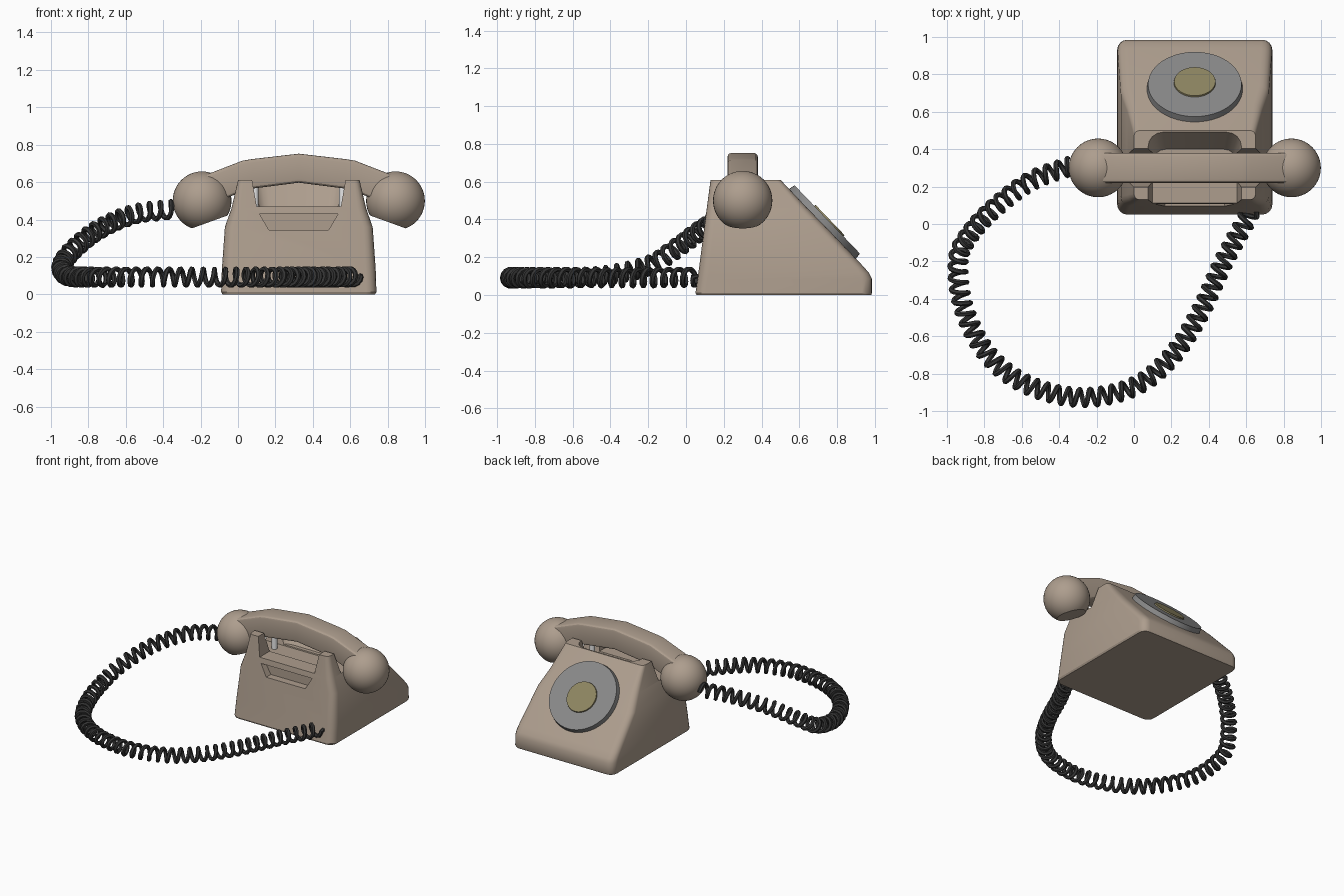
import bpy, bmesh, math
from mathutils import Vector, Matrix

old = bpy.data.objects.get("Cube")
if old:
    bpy.data.objects.remove(old, do_unlink=True)

CX = 0.325  # centre line of the telephone


def material(name, color):
    m = bpy.data.materials.new(name)
    m.use_nodes = True
    m.diffuse_color = (*color, 1)
    m.node_tree.nodes["Principled BSDF"].inputs["Base Color"].default_value = (*color, 1)
    return m


beige = material("warm beige", (0.42, 0.34, 0.27))
grey = material("mid grey", (0.25, 0.25, 0.25))
olive = material("olive", (0.27, 0.235, 0.12))
black = material("cord black", (0.035, 0.035, 0.035))
white = material("white", (0.85, 0.85, 0.85))


def add_object(name, bm, mat):
    bmesh.ops.recalc_face_normals(bm, faces=bm.faces[:])
    me = bpy.data.meshes.new(name)
    bm.to_mesh(me)
    bm.free()
    ob = bpy.data.objects.new(name, me)
    bpy.context.collection.objects.link(ob)
    if mat:
        me.materials.append(mat)
    return ob


def activate(ob):
    bpy.ops.object.select_all(action='DESELECT')
    ob.select_set(True)
    bpy.context.view_layer.objects.active = ob


def smooth(ob, angle=30):
    activate(ob)
    bpy.ops.object.shade_smooth_by_angle(angle=math.radians(angle))


def rounded_rect(u0, u1, v0, v1, r, n=4):
    """Closed 2D outline with rounded corners."""
    corners = [(u1 - r, v1 - r), (u0 + r, v1 - r), (u0 + r, v0 + r), (u1 - r, v0 + r)]
    out = []
    for i, (u, v) in enumerate(corners):
        for k in range(n + 1):
            a = math.pi / 2 * (i + k / n)
            out.append((u + r * math.cos(a), v + r * math.sin(a)))
    return out


def loft(name, rings, mat=None):
    """Skin a list of 3D rings and cap both ends."""
    bm = bmesh.new()
    loops = [[bm.verts.new(p) for p in ring] for ring in rings]
    n = len(loops[0])
    for a, b in zip(loops, loops[1:]):
        for i in range(n):
            j = (i + 1) % n
            bm.faces.new((a[i], a[j], b[j], b[i]))
    bm.faces.new(loops[0])
    bm.faces.new(loops[-1])
    return add_object(name, bm, mat)


def level(z, half, y0, y1, r):
    return [(x, y, z) for x, y in rounded_rect(CX - half, CX + half, y0, y1, r)]


def cut(ob, cutter):
    cutter.hide_render = True
    mod = ob.modifiers.new("cut", 'BOOLEAN')
    mod.operation = 'DIFFERENCE'
    mod.solver = 'EXACT'
    mod.object = cutter
    activate(ob)
    bpy.ops.object.modifier_apply(modifier=mod.name)
    bpy.data.objects.remove(cutter, do_unlink=True)


# Housing: wedge with rounded corners, narrowing upwards
housing = loft("housing", [
    level(0.0, 0.408, 0.055, 0.98, 0.05),
    level(0.012, 0.415, 0.05, 0.985, 0.055),
    level(0.085, 0.413, 0.061, 0.985, 0.055),
    level(0.115, 0.412, 0.065, 0.97, 0.055),
    level(0.15, 0.41, 0.07, 0.94, 0.055),
    level(0.36, 0.395, 0.097, 0.74, 0.05),
    level(0.46, 0.36, 0.11, 0.642, 0.045),
    level(0.61, 0.325, 0.13, 0.50, 0.03)], beige)

# Cradle hollow open to the front, leaving prongs at both sides
cut(housing, loft("hollow_cutter", [
    level(0.47, 0.225, -0.2, 0.40, 0.07),
    level(0.64, 0.255, -0.2, 0.51, 0.08)]))

# Saddle across the housing where the handset lies
cut(housing, loft("saddle_cutter", [
    level(0.462, 0.8, 0.23, 0.37, 0.02),
    level(0.64, 0.8, 0.19, 0.41, 0.02)]))

# Finger grip recess in the front
grip = [(-0.21, 0.43), (0.21, 0.43), (0.16, 0.345), (-0.16, 0.345)]
cut(housing, loft("grip_cutter", [
    [(CX + x, y, z) for x, z in grip] for y in (0.0, 0.15)]))
smooth(housing)

# Hook plungers under the handset
for side, label in ((-1, "right"), (1, "left")):
    bm = bmesh.new()
    bmesh.ops.create_cone(bm, cap_ends=True, segments=16, radius1=0.02, radius2=0.02,
                          depth=0.12, matrix=Matrix.Translation((CX + side * 0.235, 0.3, 0.51)))
    smooth(add_object(label + "_plunger", bm, white))

# Dial discs on the sloping face
normal = Vector((0, 0.72, 0.69)).normalized()
tilt = normal.to_track_quat('Z', 'Y').to_matrix().to_4x4()


def disc(name, y, z, r1, r2, depth, mat):
    bm = bmesh.new()
    bmesh.ops.create_cone(bm, cap_ends=True, segments=48, radius1=r1, radius2=r2, depth=depth,
                          matrix=Matrix.Translation((CX, y, z)) @ tilt)
    smooth(add_object(name, bm, mat))


disc("dial", 0.731, 0.385, 0.258, 0.25, 0.045, grey)
disc("dial_centre", 0.758, 0.393, 0.113, 0.11, 0.012, olive)

# Handset grip: arched bar, stations as (offset, bottom, top)
half = [(0.52, 0.46, 0.63), (0.30, 0.55, 0.715), (0.25, 0.565, 0.723)]
stations = [(-x, b, t) for x, b, t in half] + [(0, 0.597, 0.752)] + half[::-1]
smooth(loft("handset_grip", [
    [(CX + x, y, z) for y, z in rounded_rect(0.22, 0.38, b, t, 0.02, 3)]
    for x, b, t in stations], beige), 25)

# Earpiece and mouthpiece: balls with a flat face
for side, label in ((-1, "right"), (1, "left")):
    centre = Vector((CX + side * 0.517, 0.3, 0.5))
    face = Vector((-0.34 * side, 0, -0.94)).normalized()
    bm = bmesh.new()
    bmesh.ops.create_uvsphere(bm, u_segments=40, v_segments=24, radius=0.157,
                              matrix=Matrix.Translation(centre))
    res = bmesh.ops.bisect_plane(bm, geom=bm.verts[:] + bm.edges[:] + bm.faces[:],
                                 plane_co=centre + face * 0.12, plane_no=face, clear_outer=True)
    bmesh.ops.holes_fill(bm, edges=[e for e in res["geom_cut"] if isinstance(e, bmesh.types.BMEdge)])
    smooth(add_object(label + "_handset_ball", bm, beige))

# Cord: a coil wound round a smooth path
path = [Vector(p) for p in (
    (-0.2, 0.36, 0.47), (-0.34, 0.31, 0.455), (-0.55, 0.23, 0.43), (-0.74, 0.09, 0.35),
    (-0.88, -0.06, 0.24), (-0.94, -0.2, 0.155), (-0.91, -0.45, 0.1), (-0.78, -0.7, 0.092),
    (-0.57, -0.86, 0.092), (-0.28, -0.928, 0.092), (0.0, -0.87, 0.092), (0.2, -0.71, 0.092),
    (0.35, -0.48, 0.092), (0.48, -0.2, 0.092), (0.62, 0.06, 0.095), (0.67, 0.18, 0.1))]


def spline(i, t):
    a, b, c, d = path[i - 1:i + 3]
    return 0.5 * (2 * b + (c - a) * t + (2 * a - 5 * b + 4 * c - d) * t * t
                  + (3 * b - a - 3 * c + d) * t ** 3)


samples = [spline(i, k / 60) for i in range(1, len(path) - 2) for k in range(60)]
dist = [0.0]
for p, q in zip(samples, samples[1:]):
    dist.append(dist[-1] + (q - p).length)
TURNS, STEPS, RADIUS = 56, 14, 0.044
coil, seg = [], 0
for n in range(TURNS * STEPS + 1):
    s = dist[-1] * n / (TURNS * STEPS)
    while seg < len(samples) - 2 and dist[seg + 1] < s:
        seg += 1
    p, q = samples[seg], samples[seg + 1]
    centre = p.lerp(q, (s - dist[seg]) / (dist[seg + 1] - dist[seg]))
    along = (q - p).normalized()
    across = along.cross(Vector((0, 0, 1))).normalized()
    upward = across.cross(along)
    a = math.tau * n / STEPS
    coil.append(centre + RADIUS * (across * math.cos(a) + upward * math.sin(a)))
coil.append(Vector((0.65, 0.12, 0.11)))

curve = bpy.data.curves.new("coiled_cord", 'CURVE')
curve.dimensions = '3D'
curve.bevel_depth = 0.014
curve.bevel_resolution = 1
curve.use_fill_caps = True
poly = curve.splines.new('POLY')
poly.points.add(len(coil) - 1)
for point, co in zip(poly.points, coil):
    point.co = (*co, 1)
cord = bpy.data.objects.new("coiled_cord", curve)
bpy.context.collection.objects.link(cord)
curve.materials.append(black)
activate(cord)
bpy.ops.object.convert(target='MESH')
smooth(bpy.context.view_layer.objects.active, 50)
